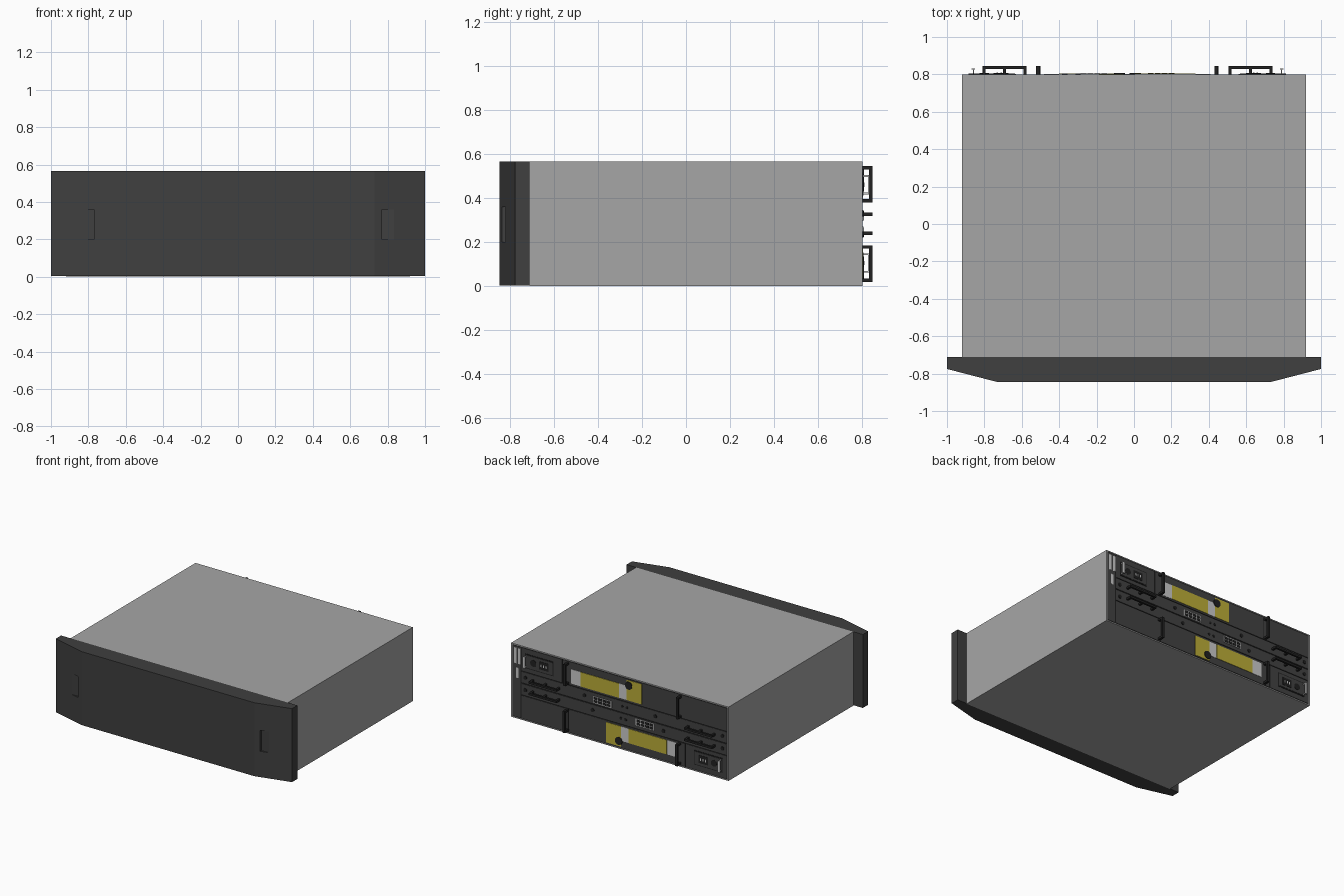
import bpy, bmesh, math
from mathutils import Matrix, Vector

if "Cube" in bpy.data.objects:
    bpy.data.objects.remove(bpy.data.objects["Cube"])


def material(name, r, g, b):
    m = bpy.data.materials.new(name)
    m.use_nodes = True
    m.diffuse_color = (r, g, b, 1)
    m.node_tree.nodes["Principled BSDF"].inputs["Base Color"].default_value = (r, g, b, 1)
    return m


GREY = material("case grey", 0.38, 0.38, 0.38)
CHARCOAL = material("bezel charcoal", 0.05, 0.05, 0.05)
PANEL = material("panel dark grey", 0.055, 0.055, 0.055)
BLACK = material("black", 0.015, 0.015, 0.015)
YELLOW = material("label yellow", 0.50, 0.42, 0.04)
LIGHT = material("light metal", 0.60, 0.60, 0.60)

H = 0.565      # overall height
REAR = 0.80    # rear panel surface
PIVOT = -0.035 # the two modules are half-turn copies about this x


def finish(name, bm, mat):
    bmesh.ops.recalc_face_normals(bm, faces=bm.faces)
    me = bpy.data.meshes.new(name)
    bm.to_mesh(me)
    bm.free()
    me.materials.append(mat)
    ob = bpy.data.objects.new(name, me)
    bpy.context.collection.objects.link(ob)
    return ob


def add_box(bm, x, y, z):
    size = Vector((x[1] - x[0], y[1] - y[0], z[1] - z[0]))
    mid = Vector((sum(x) / 2, sum(y) / 2, sum(z) / 2))
    bmesh.ops.create_cube(bm, size=1, matrix=Matrix.Translation(mid) @ Matrix.Diagonal(size).to_4x4())


def box(name, x, y, z, mat):
    bm = bmesh.new()
    add_box(bm, x, y, z)
    return finish(name, bm, mat)


# Case with a thin rim around the rear opening
box("case", (-0.92, 0.92), (-0.71, 0.792), (0, H), GREY)
for s in (-1, 1):
    box("rear_side_rim", tuple(sorted((s * 0.92, s * 0.91))), (0.792, REAR), (0, H), GREY)
for z in (0, H - 0.008):
    box("rear_rim", (-0.91, 0.91), (0.792, REAR), (z, z + 0.008), GREY)
box("rear_backing", (-0.91, 0.91), (0.792, 0.796), (0.008, H - 0.008), BLACK)

# Front bezel: outline extruded upward, with a grip pocket on each sloped end
bm = bmesh.new()
outline = [(-1, -0.71), (-1, -0.775), (-0.73, -0.845), (0.73, -0.845), (1, -0.775), (1, -0.71)]
base = bm.faces.new([bm.verts.new((x, y, 0.003)) for x, y in outline])
top = bmesh.ops.extrude_face_region(bm, geom=[base])["geom"]
bmesh.ops.translate(bm, vec=(0, 0, H - 0.003), verts=[v for v in top if isinstance(v, bmesh.types.BMVert)])
bezel = finish("front_bezel", bm, CHARCOAL)
for s in (-1, 1):
    cutter = box("grip_cutter", tuple(sorted((s * 0.77, s * 0.9))), (-0.9, -0.818), (0.2, 0.36), CHARCOAL)
    cutter.hide_render = True
    cutter.hide_viewport = True
    mod = bezel.modifiers.new("grip_pocket", "BOOLEAN")
    mod.object = cutter
    mod.operation = "DIFFERENCE"
    mod.solver = "EXACT"

# Slotted side strip beside the modules
box("side_strip", (0.842, 0.905), (0.794, REAR - 0.001), (0.012, H - 0.012), PANEL)
for x, z0, z1 in ((0.885, 0.42, 0.54), (0.85, 0.42, 0.54), (0.868, 0.31, 0.39)):
    box("side_strip_slot", (x - 0.011, x + 0.011), (0.796, REAR), (z0, z1), LIGHT)


def build_module(prefix, flip):
    """Rear module; flip turns it half round about the panel centre."""

    def span(a, b, centre):
        return tuple(sorted((2 * centre - a, 2 * centre - b))) if flip else (min(a, b), max(a, b))

    def part(name, x0, x1, z0, z1, depth, mat, start=0.794):
        return box(prefix + name, span(x0, x1, PIVOT), (start, REAR + depth), span(z0, z1, H / 2), mat)

    def disc(name, x, z, r, depth, mat):
        (px, _), (pz, _) = span(x, x, PIVOT), span(z, z, H / 2)
        bm = bmesh.new()
        bmesh.ops.create_cone(bm, cap_ends=True, segments=16, radius1=r, radius2=r, depth=depth,
                              matrix=Matrix.Translation((px, REAR + depth / 2 - 0.001, pz))
                              @ Matrix.Rotation(math.pi / 2, 4, "X"))
        finish(prefix + name, bm, mat)

    def loop_handle(name, x0, x1, z0, z1, bars):
        """Grip bar standing off the panel on posts, along x or z."""
        x, z = span(x0, x1, PIVOT), span(z0, z1, H / 2)
        bm = bmesh.new()
        add_box(bm, x, (0.83, 0.845), z)
        for i in range(bars):
            t = i / (bars - 1)
            if x[1] - x[0] > z[1] - z[0]:
                p = x[0] + t * (x[1] - x[0] - 0.015)
                add_box(bm, (p, p + 0.015), (0.796, 0.832), z)
            else:
                p = z[0] + t * (z[1] - z[0] - 0.015)
                add_box(bm, x, (0.796, 0.832), (p, p + 0.015))
        finish(prefix + name, bm, BLACK)

    # Panels separated by narrow dark gaps
    part("power_panel", 0.49, 0.832, 0.378, 0.553, 0, PANEL)
    part("main_panel", 0.483, -0.50, 0.378, 0.553, 0, PANEL)
    part("end_panel", -0.507, -0.902, 0.378, 0.553, 0, PANEL)
    part("lever_panel", 0.832, -0.902, 0.288, 0.37, 0, PANEL)

    # Printed label area
    part("label_light", 0.41, -0.06, 0.39, 0.50, 0.002, LIGHT, REAR)
    part("label_yellow", 0.33, 0.005, 0.39, 0.50, 0.004, YELLOW, REAR)
    part("tab_yellow", -0.06, -0.187, 0.39, 0.545, 0.003, YELLOW, REAR)
    disc("label_knob", -0.077, 0.505, 0.03, 0.008, BLACK)

    # Power inlet, switch and cord clip
    part("power_frame", 0.56, 0.80, 0.405, 0.515, 0.003, BLACK, REAR)
    part("power_plate", 0.567, 0.793, 0.412, 0.508, 0.005, PANEL, REAR)
    part("power_socket", 0.60, 0.68, 0.43, 0.49, 0.007, BLACK, REAR)
    for x in (0.62, 0.64, 0.66):
        part("power_pin", x - 0.004, x + 0.004, 0.45, 0.47, 0.009, LIGHT, REAR)
    disc("power_fan_cap", 0.73, 0.46, 0.025, 0.008, BLACK)
    for z in (0.42, 0.50):
        part("cord_clip_arm", 0.785, 0.792, z - 0.004, z + 0.004, 0.03, LIGHT, REAR)
    part("cord_clip_bar", 0.78, 0.80, 0.416, 0.504, 0.032, LIGHT, 0.826)

    # Network ports
    part("port_block", 0.068, 0.222, 0.295, 0.345, 0.005, LIGHT, REAR)
    for i in range(4):
        x = 0.074 + i * 0.037
        for z in (0.30, 0.323):
            part("port_opening", x, x + 0.031, z, z + 0.018, 0.007, BLACK, REAR)
    for x in (-0.02, -0.06):
        disc("status_button", x, 0.33, 0.01, 0.004, BLACK)

    # Handles and thumb screws
    loop_handle("left_pull", 0.43, 0.448, 0.38, 0.545, 2)
    loop_handle("right_pull", -0.523, -0.505, 0.38, 0.545, 2)
    loop_handle("left_lever", 0.505, 0.74, 0.318, 0.334, 3)
    loop_handle("right_lever", -0.81, -0.575, 0.318, 0.334, 3)
    for x in (0.80, 0.30, -0.30, -0.87):
        disc("screw", x, 0.33, 0.014, 0.006, BLACK)


build_module("upper_", False)
build_module("lower_", True)
